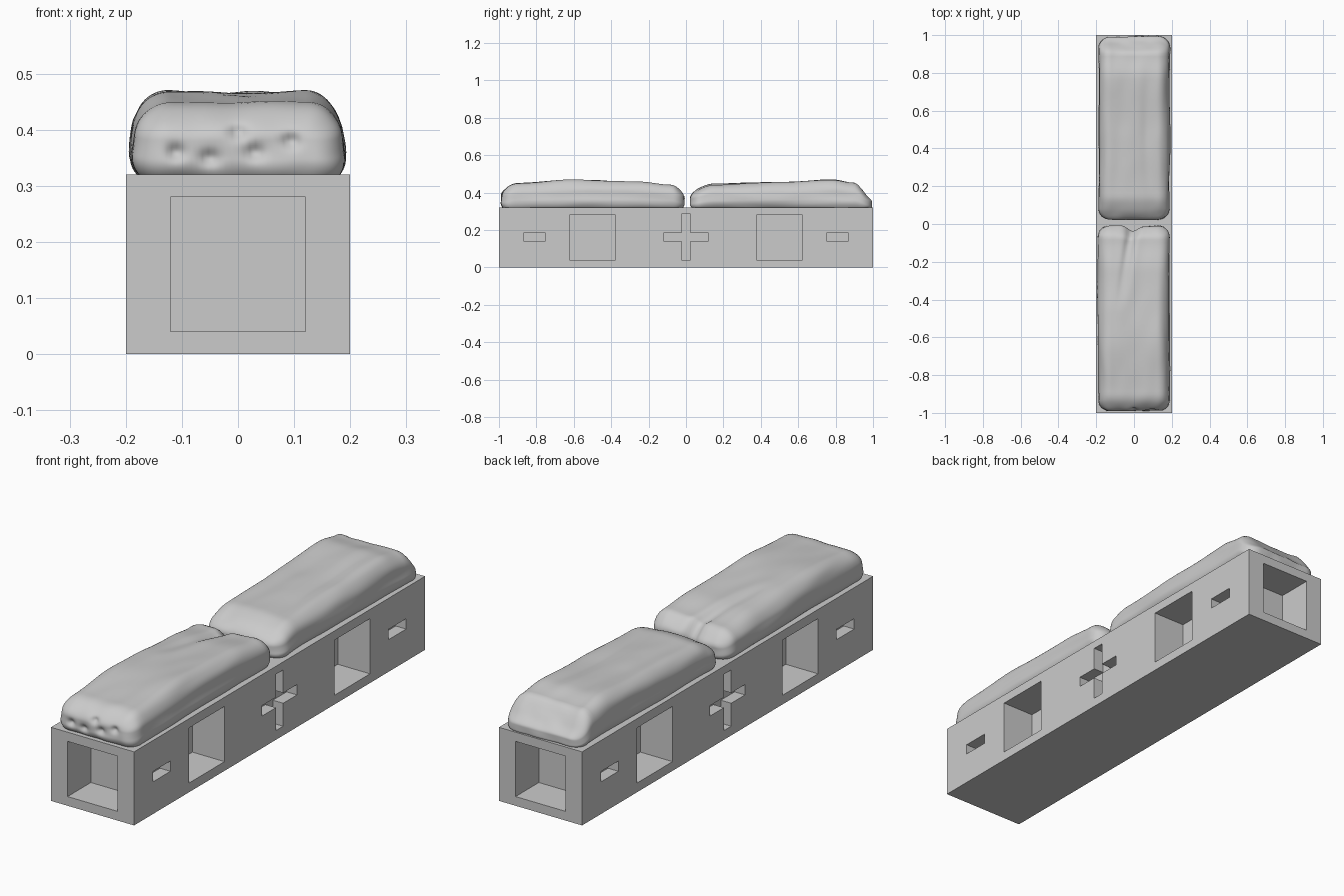
import bpy, bmesh, math
from mathutils import Vector, noise

if "Cube" in bpy.data.objects:
    bpy.data.objects.remove(bpy.data.objects["Cube"])

grey = bpy.data.materials.new("plain_grey")
grey.diffuse_color = (0.6, 0.6, 0.6, 1)
grey.use_nodes = True
grey.node_tree.nodes["Principled BSDF"].inputs["Base Color"].default_value = grey.diffuse_color


def make_object(name, bm):
    bmesh.ops.recalc_face_normals(bm, faces=bm.faces)
    me = bpy.data.meshes.new(name)
    bm.to_mesh(me)
    bm.free()
    me.materials.append(grey)
    ob = bpy.data.objects.new(name, me)
    bpy.context.collection.objects.link(ob)
    return ob


def prism(bm, outline, place, a, b):
    """Extrude a 2D outline from depth a to depth b."""
    lo = [bm.verts.new(place(u, v, a)) for u, v in outline]
    hi = [bm.verts.new(place(u, v, b)) for u, v in outline]
    bm.faces.new(lo)
    bm.faces.new(hi)
    n = len(lo)
    for i in range(n):
        j = (i + 1) % n
        bm.faces.new((lo[i], lo[j], hi[j], hi[i]))


def rect(u0, u1, v0, v1):
    return [(u0, v0), (u1, v0), (u1, v1), (u0, v1)]


# Block
bm = bmesh.new()
prism(bm, rect(-0.2, 0.2, -1, 1), lambda u, v, d: (u, v, d), 0, 0.32)
block = make_object("block", bm)

# Recesses: square pockets, short slots and a cross on each side, a pocket at each end
bm = bmesh.new()
w, L, z0, z1, zb, zt = 0.025, 0.12, 0.04, 0.285, 0.14, 0.185
cross = [(-w, z0), (w, z0), (w, zb), (L, zb), (L, zt), (w, zt),
         (w, z1), (-w, z1), (-w, zt), (-L, zt), (-L, zb), (-w, zb)]
for s in (-1, 1):
    side = lambda u, v, d, s=s: (s * d, u, v)
    end = lambda u, v, d, s=s: (u, s * d, v)
    prism(bm, cross, side, 0.15, 0.25)
    prism(bm, rect(-0.12, 0.12, 0.04, 0.28), end, 0.84, 1.05)
    for t in (-1, 1):
        prism(bm, rect(t * 0.5 - 0.122, t * 0.5 + 0.122, 0.04, 0.28), side, 0.045, 0.25)
        prism(bm, rect(t * 0.81 - 0.06, t * 0.81 + 0.06, zb, zt), side, 0.15, 0.25)
cutter = make_object("recess_cutter", bm)
cutter.hide_render = True
mod = block.modifiers.new("recesses", 'BOOLEAN')
mod.operation = 'DIFFERENCE'
mod.solver = 'EXACT'
mod.object = cutter
bpy.context.view_layer.objects.active = block
bpy.ops.object.modifier_apply(modifier=mod.name)
bpy.data.objects.remove(cutter, do_unlink=True)


def interp(profile, y):
    for (a, za), (b, zb_) in zip(profile, profile[1:]):
        if y <= b:
            t = max(0.0, (y - a) / (b - a))
            t = t * t * (3 - 2 * t)
            return za + (zb_ - za) * t
    return profile[-1][1]


def bump(d, width):
    return math.exp(-(d / width) ** 2)


def loaf(name, y0, y1, heights, seed, detail):
    """Soft rounded slab lying on the block, shaped by a height profile along y."""
    bm = bmesh.new()
    bmesh.ops.create_cube(bm, size=2)
    bmesh.ops.subdivide_edges(bm, edges=bm.edges[:], cuts=55, use_grid_fill=True)
    half = Vector((0.192, (y1 - y0) / 2, 0.084))
    r, base = 0.062, 0.298
    core = half - Vector((r, r, r))
    mid = (y0 + y1) / 2
    for v in bm.verts:
        # pull grid lines toward the rims so the rounding is well sampled
        q = Vector([math.sin(c * math.pi / 2) * h for c, h in zip(v.co, half)])
        # round the plan corners, then the edges
        c = Vector([max(-k, min(k, a)) for a, k in zip(q, core)])
        n = (q - c).normalized() if (q - c).length > 1e-6 else Vector((0, 0, 1))
        p = c + n * r
        p.y += mid
        p.x *= 1.0 - 0.05 * max(0.0, (p.z + 0.02) / half.z)
        up = (p.z + half.z) / (2 * half.z)
        p.z = base + up * (interp(heights, p.y) - base)
        # gentle unevenness, stretched along the length
        o = Vector((seed, seed * 2.3, 0))
        k = noise.noise(Vector((p.x * 7, p.y * 2.5, p.z * 9)) + o)
        k2 = noise.noise(Vector((p.x * 16, p.y * 6, p.z * 20)) + o)
        p += n * (0.008 * k + 0.003 * k2 - 0.002)
        detail(p, up)
        p.x = max(-0.199, min(0.199, p.x))
        p.y = max(-0.998, min(0.998, p.y))
        v.co = p
    for f in bm.faces:
        f.smooth = True
    return make_object(name, bm)


def front_detail(p, up):
    # diagonal fold splitting the inner end into two lobes
    fade = max(0.0, min(1.0, (p.y + 0.45) / 0.35))
    line = -0.01 + 0.15 * (p.y + 0.03)
    d = p.x - line
    p.z -= 0.026 * fade * up * bump(d, 0.025)
    if d < 0:
        p.z -= 0.012 * fade * up * min(1.0, -d / 0.02)
    if p.y > -0.12:
        p.y -= 0.03 * bump(d, 0.035) * (p.y + 0.12) / 0.12
    # small pits in the outer end
    if p.y < -0.93:
        for x, z in ((-0.11, 0.36), (0, 0.395), (0.03, 0.36), (0.095, 0.38), (-0.05, 0.35)):
            p.y += 0.014 * bump(math.hypot(p.x - x, p.z - z), 0.014)


def back_detail(p, up):
    # shallow step near the outer end and a long soft dip on top
    p.z -= 0.008 * up * bump(p.y - 0.93, 0.018) * bump(p.x, 0.12)
    p.z -= 0.006 * up * bump(p.x - 0.07, 0.03) * bump(p.y - 0.45, 0.25)


# Two soft slabs on top
loaf("front_slab", -0.992, -0.008,
     [(-0.99, 0.43), (-0.9, 0.452), (-0.6, 0.467), (-0.25, 0.46), (-0.08, 0.446), (-0.01, 0.42)],
     3.1, front_detail)
loaf("back_slab", 0.022, 0.992,
     [(0.02, 0.41), (0.15, 0.445), (0.5, 0.457), (0.78, 0.468), (0.9, 0.452), (0.99, 0.38)],
     8.7, back_detail)
